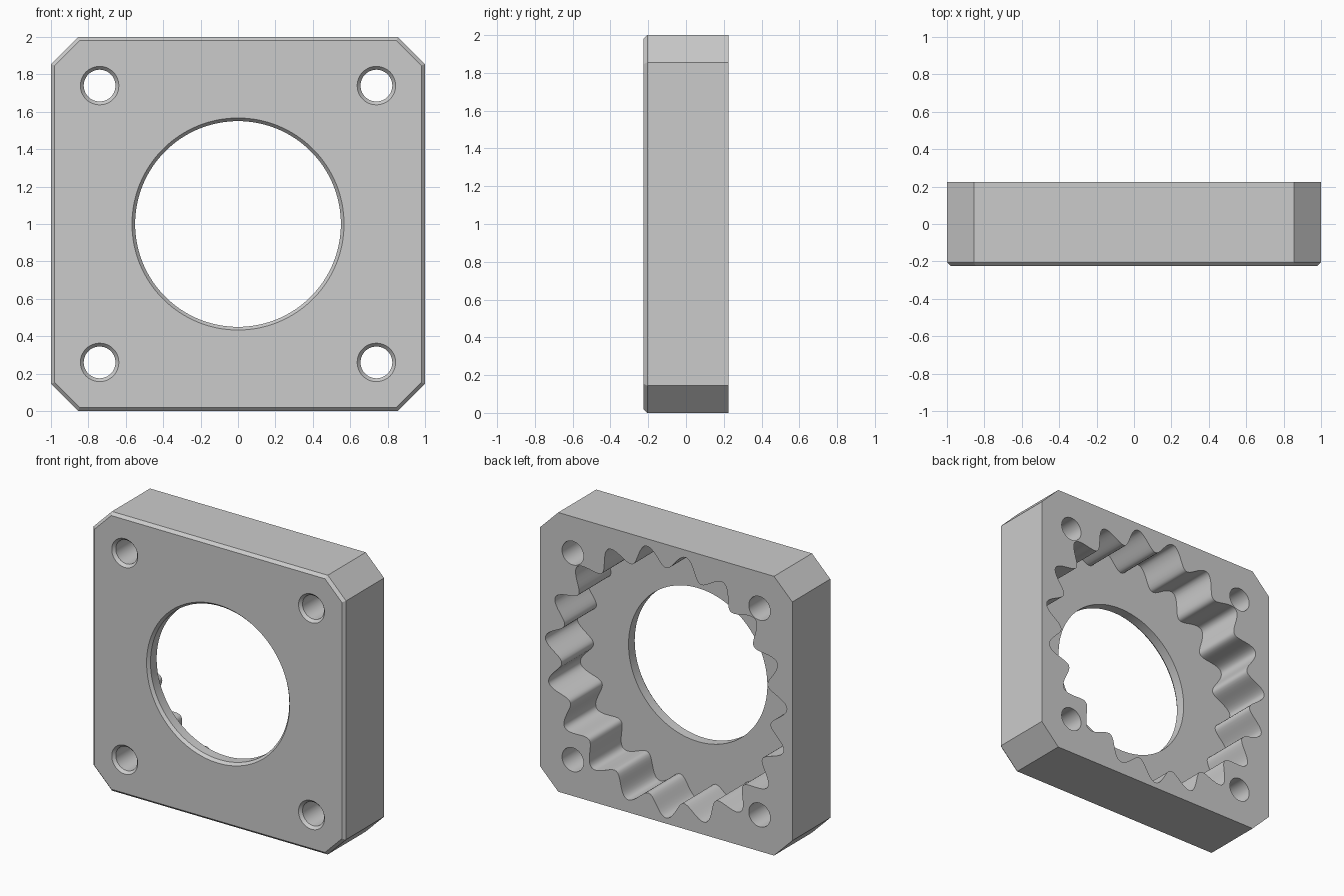
import bpy
import bmesh
from math import sin, cos, pi, sqrt

cube = bpy.data.objects.get("Cube")
if cube:
    bpy.data.objects.remove(cube, do_unlink=True)

FRONT, BACK, FLOOR = -0.225, 0.225, -0.135
CHAMFER = 0.02
LOBES = 19

grey = bpy.data.materials.new("machined grey")
grey.use_nodes = True
colour = (0.6, 0.6, 0.6, 1)
grey.diffuse_color = colour
grey.node_tree.nodes["Principled BSDF"].inputs["Base Color"].default_value = colour


def circle(r, n, x=0, z=1):
    return [(x + r * cos(2 * pi * i / n), z + r * sin(2 * pi * i / n)) for i in range(n)]


def clipped_square(inset):
    h = 1 - inset
    s = h - (0.145 - (2 - sqrt(2)) * inset)
    pts = [(h, -s), (h, s), (s, h), (-s, h), (-h, s), (-h, -s), (-s, -h), (s, -h)]
    return [(x, z + 1) for x, z in pts]


def wavy_ring():
    n = LOBES * 20
    pts = []
    for i in range(n):
        a = 2 * pi * i / n
        r = 0.895 + 0.065 * cos(LOBES * a)
        pts.append((r * sin(a), 1 - r * cos(a)))
    return pts


def loft(name, sections):
    """Closed solid through (outline, y) sections."""
    bm = bmesh.new()
    rings = [[bm.verts.new((x, y, z)) for x, z in pts] for pts, y in sections]
    for a, b in zip(rings, rings[1:]):
        for i in range(len(a)):
            j = (i + 1) % len(a)
            bm.faces.new((a[i], a[j], b[j], b[i]))
    bm.faces.new(rings[0])
    bm.faces.new(rings[-1])
    bmesh.ops.recalc_face_normals(bm, faces=bm.faces)
    mesh = bpy.data.meshes.new(name)
    bm.to_mesh(mesh)
    bm.free()
    mesh.materials.append(grey)
    obj = bpy.data.objects.new(name, mesh)
    bpy.context.collection.objects.link(obj)
    return obj


def hole(name, r, flare, n, x=0, z=1):
    """Through hole with a countersunk front edge."""
    extra = 0.05
    wide = r + flare * (1 + extra / CHAMFER)
    return loft(name, [(circle(wide, n, x, z), FRONT - extra),
                       (circle(r, n, x, z), FRONT + CHAMFER),
                       (circle(r, n, x, z), BACK + extra)])


# Plate with clipped corners and chamfered front rim
housing = loft("gear_housing", [(clipped_square(CHAMFER), FRONT),
                                (clipped_square(0), FRONT + CHAMFER),
                                (clipped_square(0), BACK)])

# Lobed pocket in the back, centre bore and four bolt holes
cutters = [loft("lobed_pocket_cutter", [(wavy_ring(), FLOOR), (wavy_ring(), BACK + 0.1)]),
           hole("centre_bore_cutter", 0.55, 0.017, 128)]
for sx in (-1, 1):
    for sz in (-1, 1):
        cutters.append(hole("bolt_hole_cutter", 0.085, 0.018, 48, 0.74 * sx, 1 + 0.74 * sz))

bpy.context.view_layer.objects.active = housing
for cutter in cutters:
    cutter.hide_render = True
    mod = housing.modifiers.new("cut", 'BOOLEAN')
    mod.operation = 'DIFFERENCE'
    mod.solver = 'EXACT'
    mod.object = cutter
    bpy.ops.object.modifier_apply(modifier=mod.name)
for cutter in cutters:
    bpy.data.objects.remove(cutter, do_unlink=True)

bpy.ops.object.select_all(action='DESELECT')
housing.select_set(True)
bpy.ops.object.shade_smooth_by_angle(angle=pi / 6)
